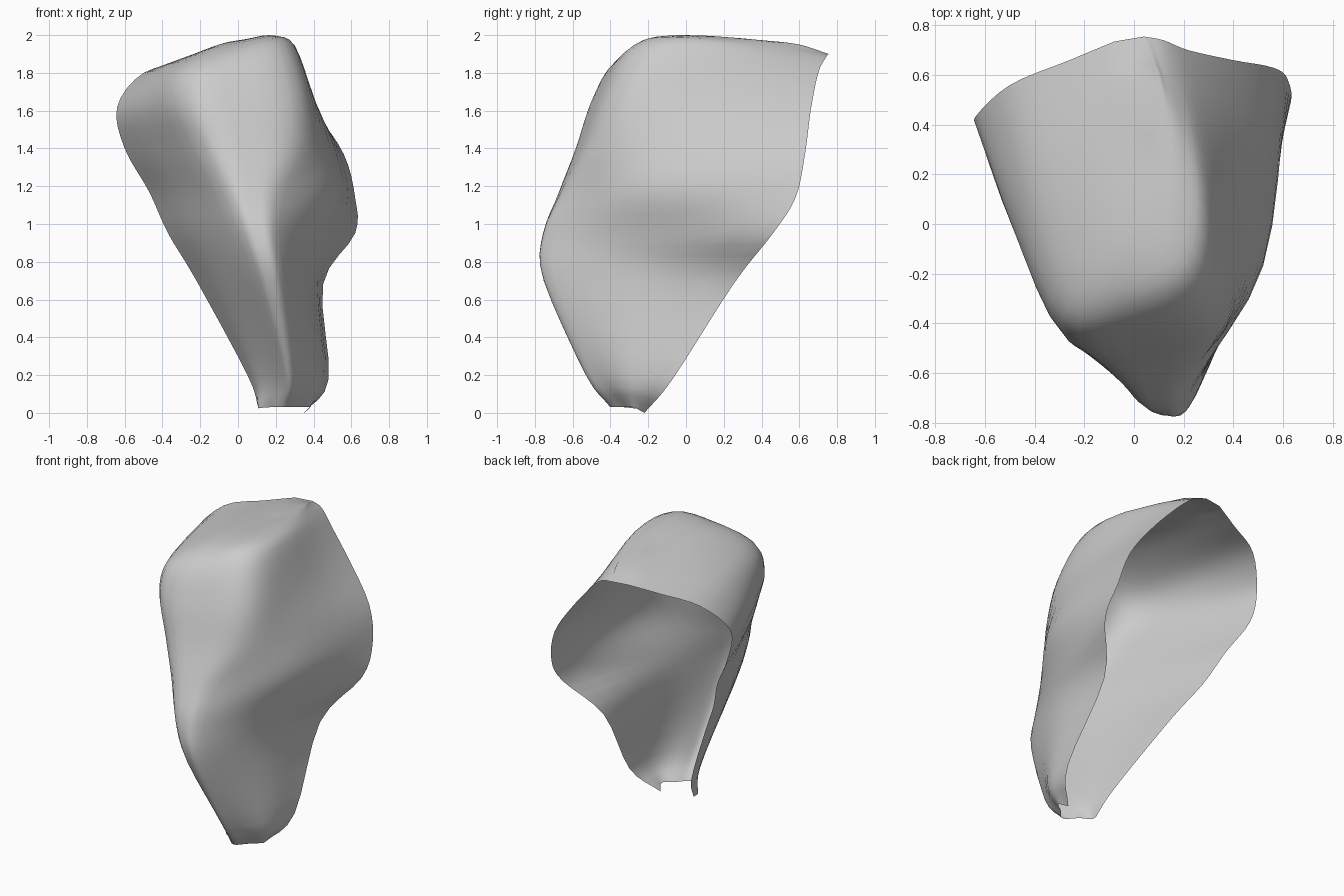
import bpy, bmesh
from mathutils import Vector

if "Cube" in bpy.data.objects:
    bpy.data.objects.remove(bpy.data.objects["Cube"])

# Rails running from the foot up and over the top to the back lip
left_edge = [(.11, -.24, .02), (.05, -.13, .2), (-.22, .1, .7), (-.37, .23, .95), (-.47, .33, 1.17),
             (-.6, .41, 1.4), (-.64, .43, 1.62), (-.5, .56, 1.8), (-.26, .66, 1.86), (-.08, .735, 1.9)]
front_left = [(.17, -.33, .03), (.21, -.46, .2), (.08, -.67, .7), (0, -.68, .95), (-.08, -.61, 1.17),
              (-.18, -.53, 1.4), (-.28, -.45, 1.65), (-.27, -.33, 1.83), (-.1, -.06, 1.95), (0, .42, 1.95)]
front_right = [(.32, -.33, .03), (.33, -.46, .2), (.25, -.69, .7), (.22, -.69, .95), (.25, -.58, 1.17),
               (.33, -.46, 1.4), (.33, -.36, 1.68), (.25, -.23, 1.94), (.17, -.04, 2.0), (.1, .42, 1.97)]
right_wall = [(.38, -.28, .03), (.44, -.3, .2), (.4, -.27, .7), (.43, -.26, .93), (.52, -.17, 1.17),
              (.49, -.08, 1.4), (.41, .02, 1.65), (.3, .12, 1.93), (.2, .32, 1.97), (.1, .6, 1.95)]
right_edge = [(.35, -.22, 0), (.48, -.07, .18), (.45, .25, .68), (.62, .46, .95), (.62, .58, 1.14),
              (.56, .63, 1.37), (.4, .66, 1.6), (.22, .7, 1.8), (.12, .74, 1.88), (.04, .755, 1.9)]


def smooth_path(points, steps):
    """Catmull-Rom curve through the points."""
    p = [points[0] * 2 - points[1]] + points + [points[-1] * 2 - points[-2]]
    out = []
    for i in range(1, len(p) - 2):
        a, b, c, d = p[i - 1:i + 3]
        for s in range(steps):
            t = s / steps
            out.append(0.5 * (2 * b + (c - a) * t + (2 * a - 5 * b + 4 * c - d) * t ** 2
                              + (3 * b - a - 3 * c + d) * t ** 3))
    return out + [points[-1]]


# U-shaped cross-sections, open at the back
sections = []
for row in zip(left_edge, front_left, front_right, right_wall, right_edge):
    a, c, e, f, g = map(Vector, row)
    left_wall = (a + c) / 2 + Vector((-.03, 0, 0))
    ridge = (c + e) / 2 + Vector((0, -.07, 0))
    sections.append(smooth_path([a, left_wall, c, ridge, e, f, g], 4))

rails = [smooth_path(list(rail), 4) for rail in zip(*sections)]

# Skin the sections into one open shell
bm = bmesh.new()
grid = [[bm.verts.new(p) for p in rail] for rail in rails]
for r0, r1 in zip(grid, grid[1:]):
    for j in range(len(r0) - 1):
        bm.faces.new((r0[j], r1[j], r1[j + 1], r0[j + 1]))

# Close the small strip at the back lip of the top
end = [r[-1] for r in grid]
n = len(end)
for i in range(n // 2):
    quad = [end[i], end[n - 1 - i], end[n - 2 - i], end[i + 1]]
    bm.faces.new(list(dict.fromkeys(quad)))
bmesh.ops.recalc_face_normals(bm, faces=bm.faces)

mesh = bpy.data.meshes.new("shell")
bm.to_mesh(mesh)
bm.free()
shell = bpy.data.objects.new("shell", mesh)
bpy.context.collection.objects.link(shell)
bpy.context.view_layer.objects.active = shell
shell.select_set(True)
bpy.ops.object.shade_smooth()
